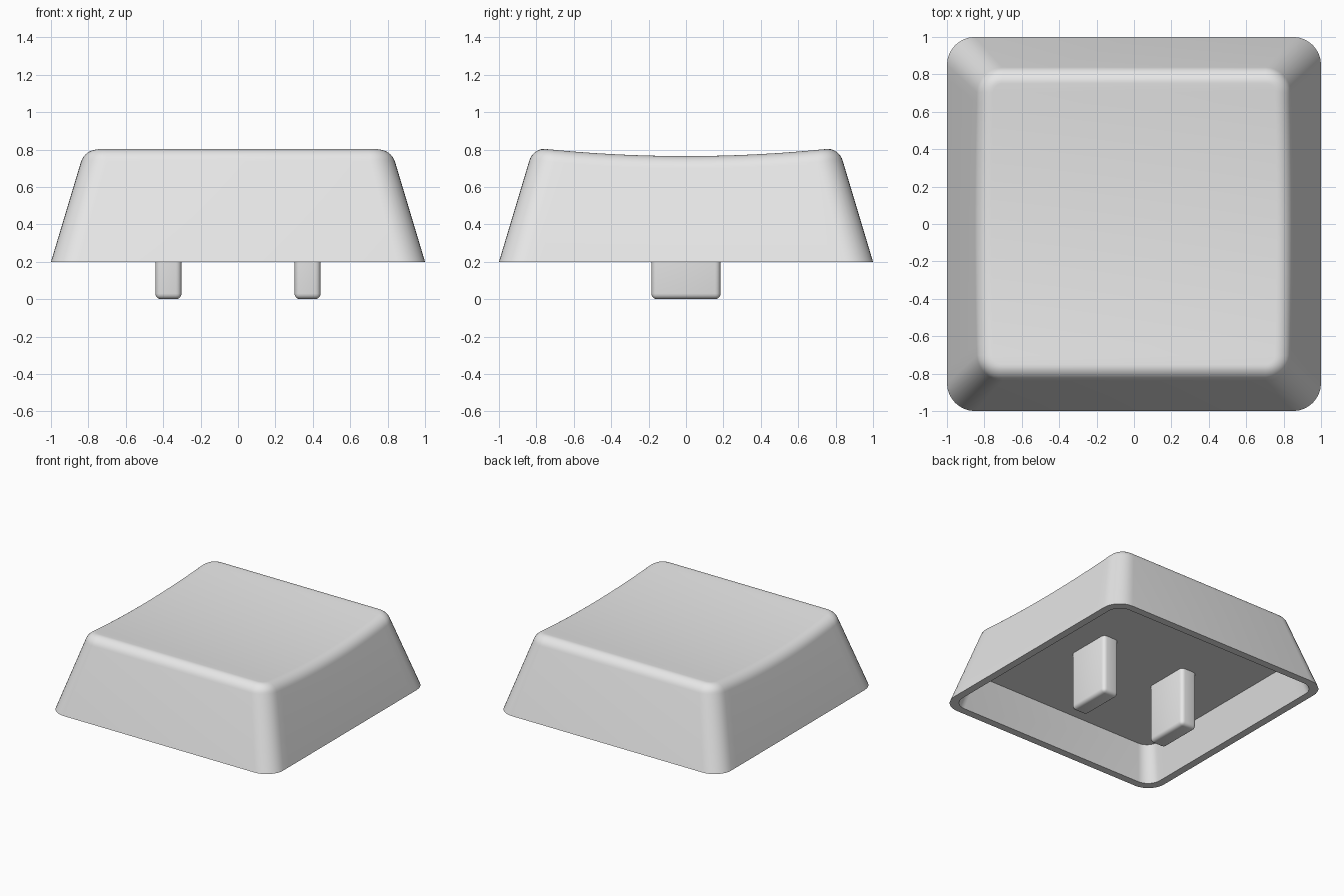
import bpy, bmesh, math

if "Cube" in bpy.data.objects:
    bpy.data.objects.remove(bpy.data.objects["Cube"])

grey = bpy.data.materials.new("light_grey")
grey.diffuse_color = (0.8, 0.8, 0.8, 1)
grey.use_nodes = True
grey.node_tree.nodes["Principled BSDF"].inputs["Base Color"].default_value = grey.diffuse_color

SLOPE = 0.3      # inward lean of the outer walls
CORNER = 8       # segments per rounded corner
SIDE = 24        # segments along each side, so the top can curve


def dip(y):
    """Depth of the finger scoop at y."""
    return 0.04 * max(0.0, 1 - (y / 0.77) ** 2)


def ring(bm, w, r, z, scooped=False):
    """Rounded square loop: right half front to back, then mirrored left half."""
    c = w - r
    half = []
    for i in range(CORNER + 1):
        a = -math.pi / 2 + math.pi / 2 * i / CORNER
        half.append((c + r * math.cos(a), -c + r * math.sin(a)))
    half += [(w, -c + 2 * c * i / SIDE) for i in range(1, SIDE)]
    half += [(x, -y) for x, y in reversed(half[:CORNER + 1])]
    pts = []
    for x, y in half:
        d = dip(y) if scooped else 0.0
        pts.append((x + SLOPE * d * x / w, y, z - d))
    pts += [(-x, y, h) for x, y, h in reversed(pts)]
    return [bm.verts.new(p) for p in pts]


def finish(bm, name, angle):
    bmesh.ops.recalc_face_normals(bm, faces=bm.faces)
    mesh = bpy.data.meshes.new(name)
    bm.to_mesh(mesh)
    bm.free()
    mesh.materials.append(grey)
    ob = bpy.data.objects.new(name, mesh)
    bpy.context.collection.objects.link(ob)
    bpy.ops.object.select_all(action='DESELECT')
    ob.select_set(True)
    bpy.context.view_layer.objects.active = ob
    bpy.ops.object.shade_smooth_by_angle(angle=math.radians(angle))
    return ob


# Hollow cap: ceiling, inner wall, rim, outer wall, rounded top edge
bm = bmesh.new()
rings = [ring(bm, 0.868, 0.10, 0.47),
         ring(bm, 0.94, 0.11, 0.20),
         ring(bm, 1.0, 0.15, 0.20)]
FILLET, CX, CZ = 0.09, 0.7515, 0.715
start = math.atan(SLOPE)
for i in range(9):
    a = start + (math.pi / 2 - start) * i / 8
    out = FILLET * math.cos(a)
    rings.append(ring(bm, CX + out, 0.048 + out, CZ + FILLET * math.sin(a), True))
for lo, hi in zip(rings, rings[1:]):
    n = len(lo)
    for i in range(n):
        j = (i + 1) % n
        bm.faces.new((lo[i], lo[j], hi[j], hi[i]))
bm.faces.new(rings[0])                       # ceiling of the hollow
top = rings[-1]
n = len(top)
for i in range(n // 2 - 1):                  # scooped top in strips across x
    bm.faces.new((top[i], top[i + 1], top[n - 2 - i], top[n - 1 - i]))
finish(bm, "cap_shell", 35)

# Two mounting pegs under the ceiling
for side, name in ((-1, "left_peg"), (1, "right_peg")):
    bm = bmesh.new()
    bmesh.ops.create_cube(bm, size=1)
    for v in bm.verts:
        v.co = (side * 0.372 + v.co.x * 0.14, v.co.y * 0.37, (v.co.z + 0.5) * 0.52)
    bmesh.ops.bevel(bm, geom=bm.edges[:], offset=0.03, segments=4,
                    profile=0.5, affect='EDGES')
    finish(bm, name, 40)
